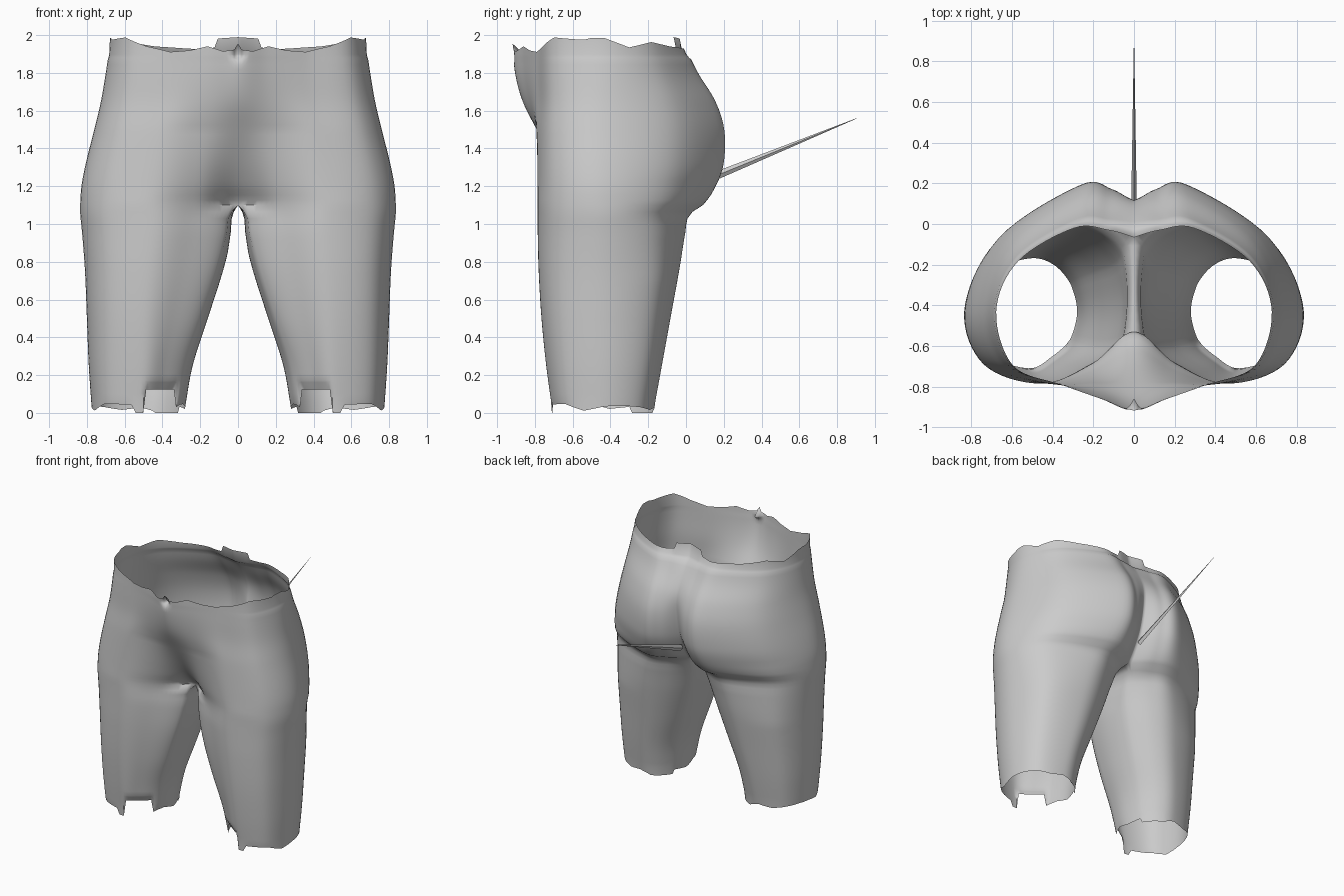
import bpy, bmesh, math, random
from mathutils import Vector

if "Cube" in bpy.data.objects:
    bpy.data.objects.remove(bpy.data.objects["Cube"])

random.seed(4)
CROTCH = 1.10
SEG, INNER = 8, 10          # samples per outer span, samples on the inner thigh

# z, inner x, outer x, centre front y, centre back y, front y, back y, front lobe x, back lobe x
ROWS = [
    (0.03, .31, .775, -.56, -.30, -.71, -.17, .52, .52),
    (0.25, .27, .790, -.58, -.28, -.74, -.13, .51, .50),
    (0.50, .19, .800, -.60, -.25, -.765, -.085, .50, .46),
    (0.75, .11, .810, -.60, -.22, -.78, -.04, .48, .42),
    (0.95, .06, .825, -.58, -.18, -.785, -.01, .46, .38),
    (1.05, .045, .835, -.56, -.12, -.785, .01, .46, .35),
    (1.10, 0, .835, -.53, -.06, -.785, .08, .46, .32),
    (1.20, 0, .828, -.61, .01, -.785, .145, .45, .29),
    (1.32, 0, .805, -.69, .07, -.785, .185, .44, .27),
    (1.50, 0, .760, -.79, .11, -.785, .187, .42, .26),
    (1.65, 0, .725, -.865, .11, -.785, .14, .38, .26),
    (1.80, 0, .700, -.905, .04, -.79, .05, .36, .27),
    (1.97, 0, .675, -.92, -.08, -.79, -.03, .36, .30),
]


def sample_row(z):
    """Smooth interpolation of the section table at a height."""
    i = max(k for k in range(len(ROWS) - 1) if ROWS[k][0] <= z + 1e-6 or k == 0)
    a, b = ROWS[i], ROWS[i + 1]
    p, n = ROWS[max(i - 1, 0)], ROWS[min(i + 2, len(ROWS) - 1)]
    h = b[0] - a[0]
    t = (z - a[0]) / h
    out = []
    for c in range(1, 9):
        m0 = (b[c] - p[c]) / (b[0] - p[0]) * h
        m1 = (n[c] - a[c]) / (n[0] - a[0]) * h
        out.append((2*t**3 - 3*t*t + 1) * a[c] + (t**3 - 2*t*t + t) * m0
                   + (3*t*t - 2*t**3) * b[c] + (t**3 - t*t) * m1)
    if z >= CROTCH - 1e-5:
        out[0] = 0.0
    return out


def catmull(p0, p1, p2, p3, t):
    return 0.5 * (2*p1 + (p2 - p0)*t + (2*p0 - 5*p1 + 4*p2 - p3)*t*t
                  + (3*p1 - p0 - 3*p2 + p3)*t**3)


def section(z):
    """Half section: front centre, round the hip, to back centre, then inner thigh."""
    xi, xo, cf, cb, yf, yb, xf, xb = sample_row(z)
    ym = -.43
    hip = min(max((z - .7) / .5, 0), 1)
    kx, ky = .72, .72 - .12 * hip
    pts = [Vector(p) for p in (
        (xi, cf), (xf, yf), (xf + (xo - xf)*.74, ym + (yf - ym)*.74), (xo, ym),
        (xb + (xo - xb)*kx, ym + (yb - ym)*ky), (xb, yb), (xi, cb))]
    # extra lobe point keeps the groin and the cleft rounded
    fx = xi + (xf - xi) * .45
    pts.insert(1, Vector((fx, cf + (yf - cf) * (.62 if z < 1.5 else .45))))
    pts.insert(7, Vector((xi + (xb - xi)*.42, cb + (yb - cb)*.78)))
    bulge = min(.03, xi * .35)
    mid = Vector((xi - bulge, (cf + cb) / 2))
    if z < CROTCH - 1e-5:
        g0, g1 = mid, mid
    else:
        g0 = Vector((-pts[1].x, pts[1].y))
        g1 = 2*pts[-1] - pts[-2]
    ext = [g0] + pts + [g1]
    ring = []
    for s in range(len(pts) - 1):
        for j in range(SEG):
            ring.append(catmull(*ext[s:s + 4], j / SEG))
    ring.append(pts[-1])
    inner = []
    for j in range(1, INNER):
        t = j / INNER
        inner.append(Vector((xi - bulge * math.sin(math.pi * t), cb + (cf - cb) * t)))
    return ring, inner


def jagged(count, step, amp):
    """Torn edge heights: random peaks joined by straight slopes."""
    keys = [random.uniform(-amp, amp) for _ in range(count // step + 2)]
    return [keys[i // step] + (keys[i // step + 1] - keys[i // step]) * (i % step) / step
            for i in range(count)]


# ---- body shell: half of it, mirrored ----
heights = [0.03 + (CROTCH - 0.03) * i / 30 for i in range(31)]
heights += [CROTCH + (1.95 - CROTCH) * i / 32 for i in range(1, 33)]
bm = bmesh.new()
rings = []
for z in heights:
    outer, inner = section(z)
    pts = outer + (inner if z <= CROTCH + 1e-5 else [])
    rings.append([bm.verts.new((max(p.x, 0), p.y, z)) for p in pts])
n_outer = len(outer)
for lo, hi in zip(rings, rings[1:]):
    closed = len(hi) > n_outer
    n = len(hi) if closed else n_outer - 1
    for i in range(n):
        j = (i + 1) % len(hi) if closed else i + 1
        bm.faces.new((lo[i], lo[j], hi[j], hi[i]))

# torn waist
for i, (v, d) in enumerate(zip(rings[-1], jagged(n_outer, 4, .045))):
    v.co.z += d + (.01 if v.co.y > -.5 else 0)
    if i == 0:
        v.co.z = 1.955
    if i >= n_outer - 8:
        v.co.z = 1.99 - .001 * (n_outer - i)
for v in rings[-2]:
    v.co.z -= .025
for v in rings[-3]:
    v.co.z -= .015

# torn leg hems, with a notch at the inner front
for v, d in zip(rings[0], jagged(len(rings[0]), 4, .022)):
    v.co.z += d
    x, y = v.co.x, v.co.y
    if y < -.5 and .33 < x < .50:
        v.co.z = .125
    elif y < -.5 and .50 <= x < .56 or y > -.30 and x < .45:
        v.co.z = 0.0
for r in (1, 2, 3):
    for v, below in zip(rings[r], rings[r - 1]):
        v.co.z = max(v.co.z, below.co.z + .012)

# navel dent
for v in bm.verts:
    if v.co.y < -.6:
        r = math.hypot(v.co.x, v.co.z - 1.895)
        v.co.y += .06 * math.exp(-(r / .02) ** 2)
bmesh.ops.recalc_face_normals(bm, faces=bm.faces)
mesh = bpy.data.meshes.new("lower_body")
bm.to_mesh(mesh)
bm.free()
body = bpy.data.objects.new("lower_body", mesh)
bpy.context.collection.objects.link(body)
mirror = body.modifiers.new("mirror", 'MIRROR')
mirror.use_clip = True
mirror.merge_threshold = .0005

grey = bpy.data.materials.new("light_grey")
grey.diffuse_color = (.6, .6, .6, 1)
grey.use_nodes = True
grey.node_tree.nodes["Principled BSDF"].inputs["Base Color"].default_value = grey.diffuse_color
mesh.materials.append(grey)

# ---- thin spike at the back ----
base, tip = Vector((0, .06, 1.215)), Vector((0, .905, 1.56))
bpy.ops.mesh.primitive_cone_add(vertices=4, radius1=.024, radius2=.001,
                                depth=(tip - base).length, location=(base + tip) / 2)
spike = bpy.context.object
spike.name = "back_spike"
spike.rotation_euler = (tip - base).to_track_quat('Z', 'Y').to_euler()
spike.scale = (.6, 1, 1)
spike.data.materials.append(grey)

# smooth shading on the shell
bpy.ops.object.select_all(action='DESELECT')
body.select_set(True)
bpy.context.view_layer.objects.active = body
bpy.ops.object.shade_smooth_by_angle(angle=math.radians(50))
